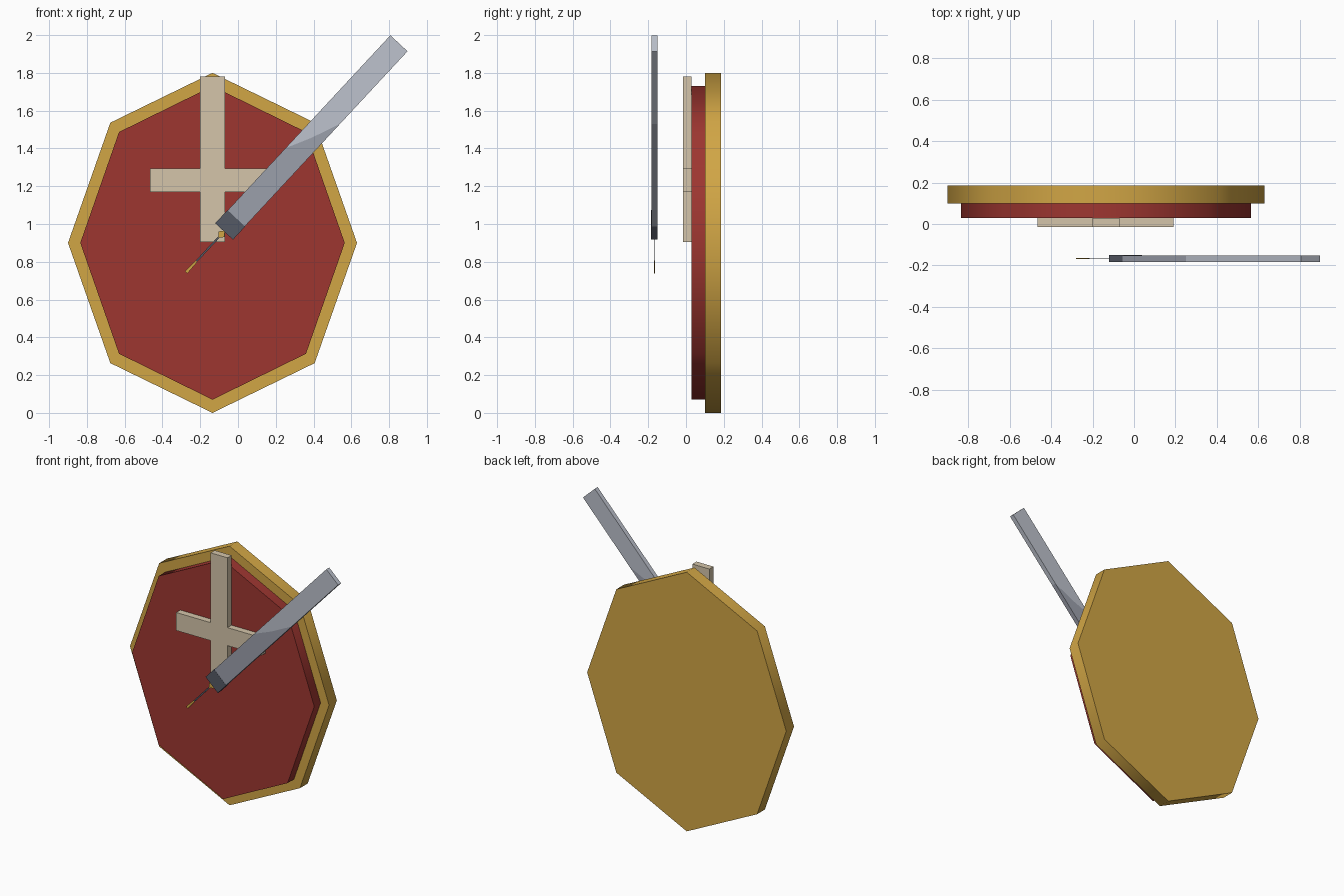
import bpy, bmesh
from math import cos, sin, pi, radians

cube = bpy.data.objects.get("Cube")
if cube:
    bpy.data.objects.remove(cube, do_unlink=True)


def material(name, rgb):
    m = bpy.data.materials.new(name)
    m.use_nodes = True
    m.diffuse_color = (*rgb, 1)
    m.node_tree.nodes["Principled BSDF"].inputs["Base Color"].default_value = (*rgb, 1)
    return m


gold = material("gold", (0.64, 0.38, 0.06))
red = material("deep red", (0.34, 0.037, 0.03))
cream = material("cream", (0.66, 0.56, 0.40))
silver = material("light steel", (0.51, 0.54, 0.61))
steel = material("steel", (0.33, 0.35, 0.41))
iron = material("dark iron", (0.09, 0.10, 0.13))


def plate(name, outline, y0, y1, mat, smooth=False):
    """Extrude an (x, z) outline from y0 to y1."""
    bm = bmesh.new()
    face = bm.faces.new([bm.verts.new((x, y0, z)) for x, z in outline])
    ext = bmesh.ops.extrude_face_region(bm, geom=[face])
    for v in ext["geom"]:
        if isinstance(v, bmesh.types.BMVert):
            v.co.y = y1
    bmesh.ops.recalc_face_normals(bm, faces=bm.faces)
    mesh = bpy.data.meshes.new(name)
    bm.to_mesh(mesh)
    bm.free()
    mesh.materials.append(mat)
    obj = bpy.data.objects.new(name, mesh)
    bpy.context.collection.objects.link(obj)
    if smooth:
        bpy.ops.object.select_all(action="DESELECT")
        obj.select_set(True)
        bpy.context.view_layer.objects.active = obj
        bpy.ops.object.shade_smooth_by_angle(angle=radians(60))
    return obj


def octagon(rx, rz):
    return [(CX + rx * cos(i * pi / 4), 0.9 + rz * sin(i * pi / 4)) for i in range(8)]


# Shield: gold backing with a red face
CX = -0.135
plate("shield_backing", octagon(0.765, 0.9), 0.10, 0.185, gold, True)
plate("shield_face", octagon(0.70, 0.83), 0.03, 0.10, red, True)

# Cross emblem on the shield, one outline
l, r, a, b = -0.20, -0.07, 1.17, 1.295
plate("shield_cross", [(l, 0.905), (r, 0.905), (r, a), (0.19, a), (0.19, b), (r, b),
                       (r, 1.78), (l, 1.78), (l, b), (-0.465, b), (-0.465, a), (l, a)],
      -0.015, 0.03, cream)

# Sword: outlines given along (u) and across (v) the blade
ANGLE = radians(47.1)
DX, DZ = cos(ANGLE), sin(ANGLE)


def sword_part(name, uv, mat, thickness=0.032):
    pts = [(-0.009 + u * DX - v * DZ, 1.03 + u * DZ + v * DX) for u, v in uv]
    plate(name, pts, -0.167 - thickness / 2, -0.167 + thickness / 2, mat)


W = 0.062
sword_part("lower_blade", [(0, -W), (0.74, -W), (0.58, 0), (0.45, W), (0, W)], steel)
sword_part("upper_blade", [(0.74, -W), (1.265, -W), (1.265, W), (0.45, W), (0.58, 0)], silver)
sword_part("guard", [(-0.095, -0.064), (0, -0.064), (0, 0.064), (-0.095, 0.064)], iron, 0.034)
sword_part("grip_collar", [(-0.14, 0), (-0.115, -0.022), (-0.09, 0), (-0.115, 0.022)], gold, 0.004)
sword_part("grip", [(-0.32, -0.005), (-0.13, -0.005), (-0.13, 0.005), (-0.32, 0.005)], iron, 0.003)
sword_part("pommel", [(-0.39, -0.009), (-0.31, -0.006), (-0.31, 0.006), (-0.39, 0.009)], gold, 0.004)
